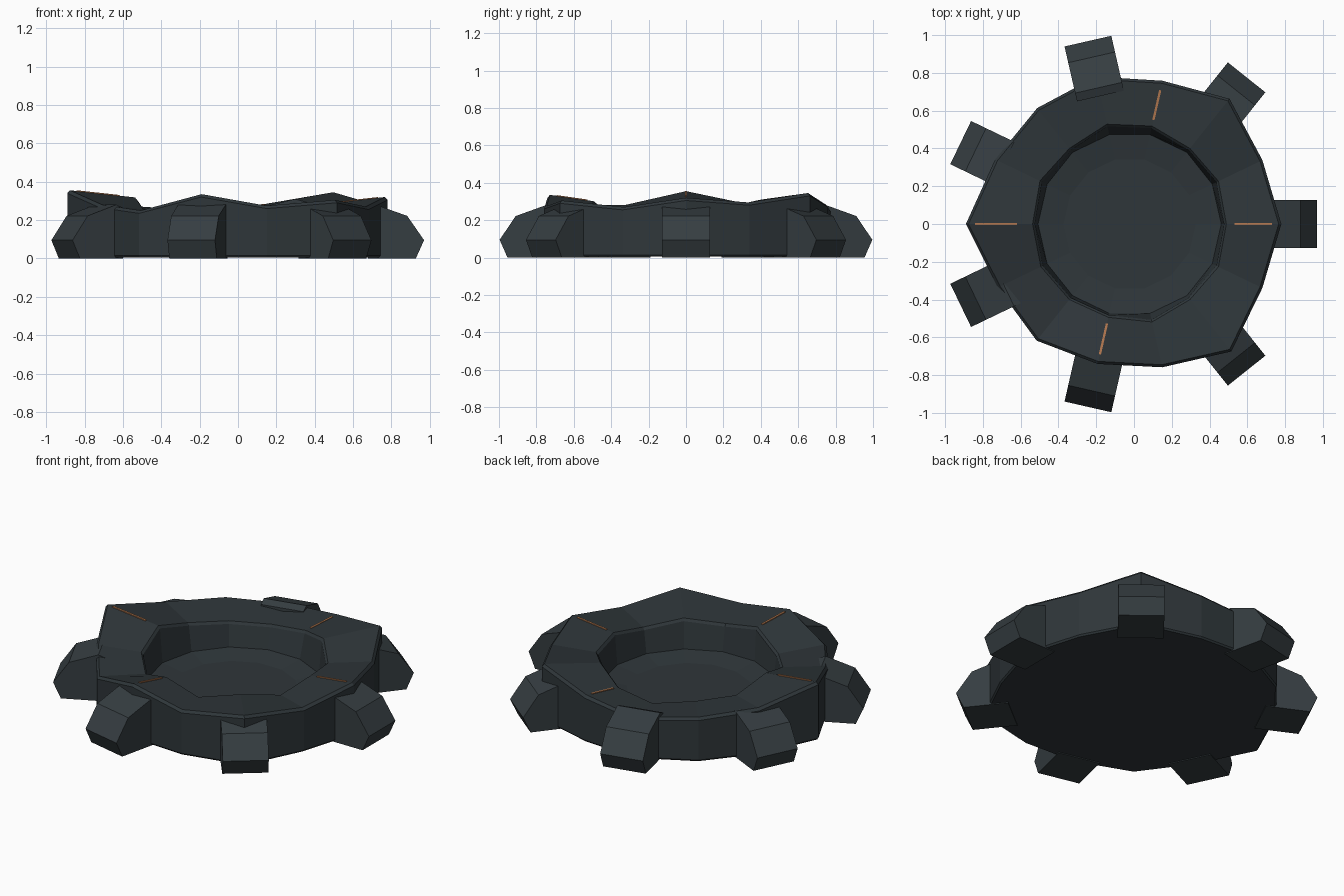
import bpy, bmesh
from math import sin, cos, tau
from mathutils import Vector

if "Cube" in bpy.data.objects:
    bpy.data.objects.remove(bpy.data.objects["Cube"])

N, OX = 14, -0.023   # sides of the ring, x of its axis


def material(name, rgb):
    m = bpy.data.materials.new(name)
    m.diffuse_color = (*rgb, 1)
    m.use_nodes = True
    m.node_tree.nodes["Principled BSDF"].inputs["Base Color"].default_value = m.diffuse_color
    return m


STONE = material("dark_stone", (0.028, 0.037, 0.042))
STEEL = material("slate_block", (0.036, 0.047, 0.053))
COPPER = material("copper_inlay", (0.45, 0.19, 0.08))


def make(name, verts, faces, mat):
    bm = bmesh.new()
    vs = [bm.verts.new(v) for v in verts]
    for f in faces:
        bm.faces.new([vs[i] for i in f])
    bmesh.ops.recalc_face_normals(bm, faces=bm.faces)
    me = bpy.data.meshes.new(name)
    bm.to_mesh(me)
    bm.free()
    me.materials.append(mat)
    ob = bpy.data.objects.new(name, me)
    bpy.context.collection.objects.link(ob)
    return ob


def polar(i, r, z):
    a = tau * i / N
    return Vector((OX + r * cos(a), r * sin(a), z))


# uneven stone rim: outer radius and height at each corner
RAD = [.803, .78, .848, .778, .80, .785, .79, .867, .775, .79, .76, .778, .863, .78]
TOP = [.32, .295, .345, .285, .25, .27, .285, .355, .28, .25, .335, .275, .305, .27]
INN = [.50, .51, .50, .52, .53, .50, .515, .502, .51, .50, .495, .52, .50, .51]
LIP = [.02 + t * .84 for t in TOP]   # inner edge height

# basin body: loops from the underside, up the wall, over the rim, into the bowl
loops = [
    [polar(i, RAD[i] - .008, .005) for i in range(N)],
    [polar(i, RAD[i], .015) for i in range(N)],
    [polar(i, RAD[i], TOP[i] - .015) for i in range(N)],
    [polar(i, RAD[i] - .014, TOP[i]) for i in range(N)],
    [polar(i, INN[i] + .012, LIP[i]) for i in range(N)],
    [polar(i, INN[i], LIP[i] - .014) for i in range(N)],
    [polar(i, .485, .10) for i in range(N)],
    [polar(i, .35, .078) for i in range(N)],
]
faces = [(k * N + i, k * N + (i + 1) % N, (k + 1) * N + (i + 1) % N, (k + 1) * N + i)
         for k in range(len(loops) - 1) for i in range(N)]
faces += [tuple(range(N)), tuple(range((len(loops) - 1) * N, len(loops) * N))]
make("basin_ring", [v for l in loops for v in l], faces, STONE)

# seven buttress blocks around the wall
PROFILE = [(.70, 0), (.95, 0), (.993, .095), (.905, .222), (.74, .28), (.695, .262)]
n = len(PROFILE)
for k in range(7):
    a = tau * k / 7
    out, side = Vector((cos(a), sin(a), 0)), Vector((-sin(a), cos(a), 0))
    vs = [Vector((OX, 0, z)) + out * r + side * s for s in (-.127, .127) for r, z in PROFILE]
    fs = [(i, (i + 1) % n, n + (i + 1) % n, n + i) for i in range(n)]
    fs += [tuple(range(n)), tuple(range(n, 2 * n))]
    make(f"buttress_{k + 1}", vs, fs, STEEL)

# thin copper inlays lying on the rim at four corners
BOX = [(0, 1, 3, 2), (4, 5, 7, 6), (0, 1, 5, 4), (2, 3, 7, 6), (0, 2, 6, 4), (1, 3, 7, 5)]
for i, t0, t1 in ((0, .16, .87), (3, .14, .84), (7, .24, .90), (10, .14, .84)):
    p, q = polar(i, INN[i] + .012, LIP[i]), polar(i, RAD[i] - .014, TOP[i])
    side = Vector((-sin(tau * i / N), cos(tau * i / N), 0))
    vs = [p.lerp(q, t) + side * s + Vector((0, 0, h))
          for t in (t0, t1) for s in (-.006, .006) for h in (-.008, .004)]
    make(f"rim_inlay_{i}", vs, BOX, COPPER)
